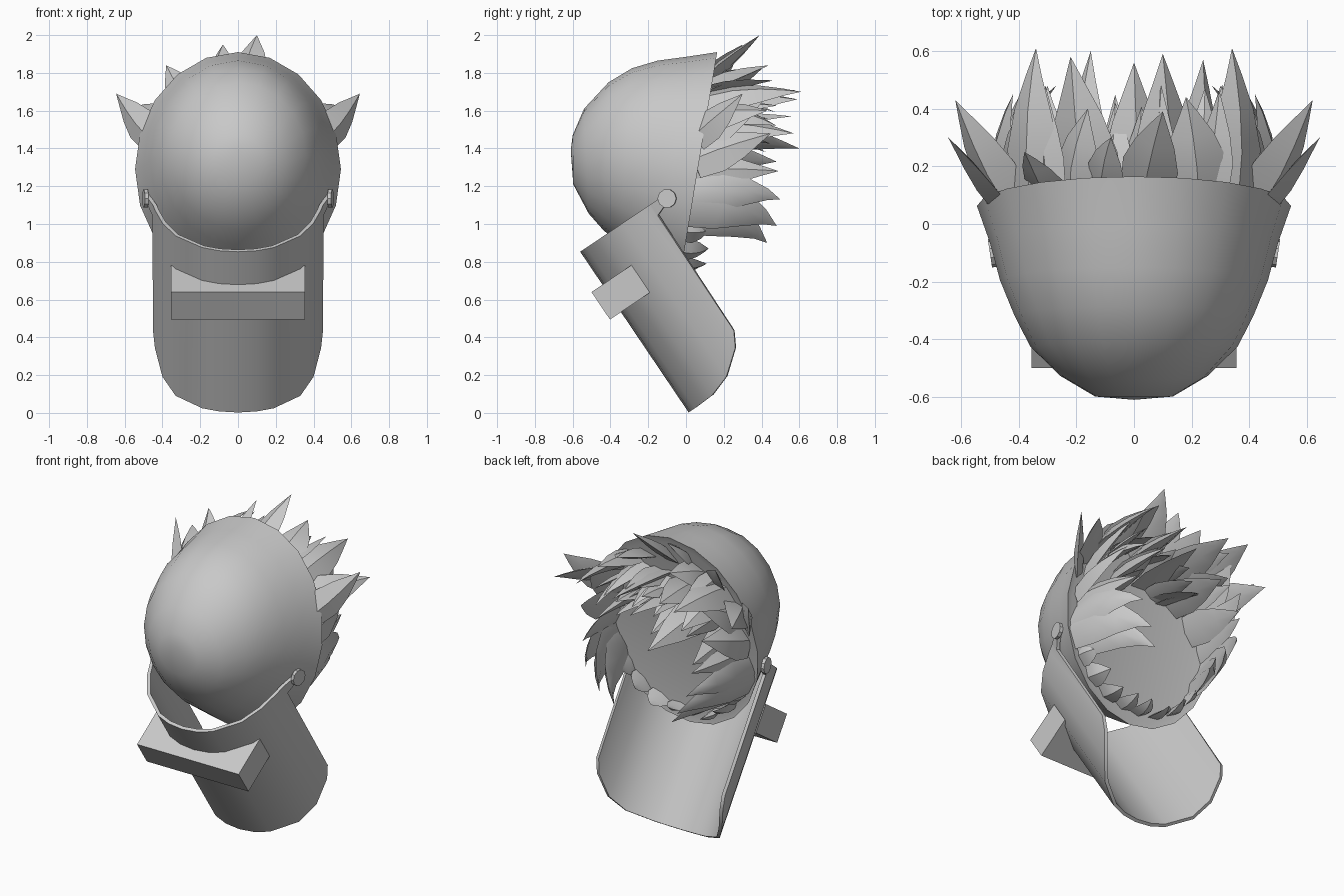
import bpy, bmesh, math, random
from mathutils import Vector, Matrix

random.seed(4)
cube = bpy.data.objects.get("Cube")
if cube:
    bpy.data.objects.remove(cube, do_unlink=True)

grey = bpy.data.materials.new("plain_grey")
grey.use_nodes = True
grey.diffuse_color = (0.58, 0.58, 0.58, 1)
grey.node_tree.nodes["Principled BSDF"].inputs["Base Color"].default_value = grey.diffuse_color


def make(name, bm, recalc=True, angle=35, thickness=0):
    if recalc:
        bmesh.ops.recalc_face_normals(bm, faces=bm.faces)
    mesh = bpy.data.meshes.new(name)
    bm.to_mesh(mesh)
    bm.free()
    mesh.materials.append(grey)
    ob = bpy.data.objects.new(name, mesh)
    bpy.context.collection.objects.link(ob)
    bpy.ops.object.select_all(action="DESELECT")
    ob.select_set(True)
    bpy.context.view_layer.objects.active = ob
    if thickness:
        mod = ob.modifiers.new("thickness", "SOLIDIFY")
        mod.thickness = thickness
        mod.offset = -1
        bpy.ops.object.modifier_apply(modifier=mod.name)
    bpy.ops.object.shade_smooth_by_angle(angle=math.radians(angle))


def bridge(bm, a, b):
    n = len(a)
    for i in range(n):
        bm.faces.new((a[i], a[(i + 1) % n], b[(i + 1) % n], b[i]))


# Head shell: tilted oval rings (top y, top z, bottom y, bottom z, half width)
RINGS = [
    (0.165, 1.91, -0.04, 0.67, 0.545),
    (0.0, 1.885, -0.13, 0.73, 0.50),
    (-0.15, 1.865, -0.24, 0.81, 0.465),
    (-0.285, 1.825, -0.35, 0.89, 0.415),
    (-0.41, 1.75, -0.44, 0.97, 0.36),
    (-0.54, 1.61, -0.515, 1.055, 0.255),
    (-0.60, 1.47, -0.597, 1.21, 0.135),
]
SIDES = 20


def ring(bm, yt, zt, yb, zb, w, scale=1, shift=0):
    mid = Vector((0, (yt + yb) / 2 + shift, (zt + zb) / 2))
    up = Vector((0, (yt - yb) / 2, (zt - zb) / 2)) * scale
    out = []
    for i in range(SIDES):
        a = math.tau * i / SIDES
        out.append(bm.verts.new(mid + up * math.cos(a) + Vector((w * scale * math.sin(a), 0, 0))))
    return out


bm = bmesh.new()
loops = [ring(bm, *RINGS[0], scale=0.93, shift=-0.01)] + [ring(bm, *r) for r in RINGS]
bm.faces.new(loops[0])
for a, b in zip(loops, loops[1:]):
    bridge(bm, a, b)
nose = bm.verts.new((0, -0.61, 1.39))
last = loops[-1]
for i in range(SIDES):
    bm.faces.new((last[i], last[(i + 1) % SIDES], nose))
make("head_shell", bm, angle=40)

# Tilted frame shared by the shield and its window box
ORIGIN = Vector((0, -0.56, 0.853))
DOWN = Vector((0, 0.56, -0.83))
BACK = Vector((0, 0.83, 0.56))


def place(x, depth, along):
    return ORIGIN + Vector((x, 0, 0)) + BACK * depth + DOWN * along


# Face shield: half section (x, depth, length), mirrored
HALF = [
    (0, 0, 1.025), (0.1, 0.01, 1.025), (0.19, 0.04, 1.025), (0.33, 0.15, 1.02),
    (0.40, 0.27, 0.98), (0.44, 0.395, 0.88), (0.45, 0.44, 0.80),
    (0.453, 0.447, 0.07), (0.475, 0.50, 0.05), (0.492, 0.545, 0.045),
]
section = [(-x, d, l) for x, d, l in HALF[:0:-1]] + HALF
bm = bmesh.new()
columns = [(bm.verts.new(place(x, d, 0)), bm.verts.new(place(x, d, l))) for x, d, l in section]
for (t0, b0), (t1, b1) in zip(columns, columns[1:]):
    bm.faces.new((t0, b0, b1, t1))
make("face_shield", bm, recalc=False, thickness=0.02)

# Flat rounded ends of the shield arms
for side, name in ((1, "left_hinge"), (-1, "right_hinge")):
    bm = bmesh.new()
    bmesh.ops.create_cone(bm, cap_ends=True, segments=10, radius1=0.05, radius2=0.05, depth=0.02,
                          matrix=Matrix.Translation((side * 0.49, -0.1, 1.135))
                          @ Matrix.Rotation(side * -0.15, 4, "Z") @ Matrix.Rotation(math.pi / 2, 4, "Y"))
    make(name, bm)

# Window box: flat front, back fitted to the curve of the shield
BOX = [(0, 0.01), (0.1, 0.02), (0.19, 0.05), (0.33, 0.16), (0.355, 0.185)]
bm = bmesh.new()
slices = []
for x, d in [(-x, d) for x, d in BOX[:0:-1]] + BOX:
    corners = ((-0.07, 0.21), (d, 0.21), (d, 0.385), (-0.07, 0.385))
    slices.append([bm.verts.new(place(x, depth, along)) for depth, along in corners])
for a, b in zip(slices, slices[1:]):
    bridge(bm, a, b)
bm.faces.new(slices[0])
bm.faces.new(slices[-1])
make("window_box", bm)


# Hair: curved, ridged leaf blades rooted on the open back of the shell
def blade(bm, rx, rz, tip, width, bend=0.02, lift=(0, 0.03, 0), roll=0):
    root = Vector((rx, 0.14 - 0.168 * (1.91 - rz), rz))
    tip = Vector(tip)
    axis = (tip - root).normalized()
    radial = Vector((rx, 0, rz - 1.15)).normalized()
    ctrl = (root + tip) / 2 + radial * bend + Vector(lift)
    side = Matrix.Rotation(roll, 3, axis) @ axis.cross(radial).normalized()
    ridge = side.cross(axis)
    rows = []
    for t, w in ((0, 0.9), (0.28, 1), (0.55, 0.7), (0.8, 0.3)):
        c = root * (1 - t) ** 2 + ctrl * 2 * t * (1 - t) + tip * t * t
        s, r = side * width * w / 2, ridge * width * w * 0.2
        rows.append([bm.verts.new(p) for p in (c - s, c + r, c + s, c - r * 0.5)])
    for a, b in zip(rows, rows[1:]):
        bridge(bm, a, b)
    end = bm.verts.new(tip)
    for i in range(4):
        bm.faces.new((rows[-1][i], rows[-1][(i + 1) % 4], end))
    bm.faces.new(rows[0])


# Side and lower rim tufts, on both sides
PAIRS = [
    (0.42, 1.54, (0.62, 0.43, 1.60), 0.21, 0.03),
    (0.46, 1.46, (0.645, 0.30, 1.69), 0.19, 0.02),
    (0.34, 1.64, (0.34, 0.61, 1.70), 0.22, 0.04),
    (0.40, 1.46, (0.37, 0.43, 1.68), 0.22, 0.03),
    (0.45, 1.33, (0.42, 0.45, 1.48), 0.22, 0.04),
    (0.44, 1.28, (0.38, 0.49, 1.28), 0.17, 0.03),
    (0.28, 1.58, (0.30, 0.48, 1.52), 0.20, 0.04),
    (0.39, 0.97, (0.36, 0.13, 0.97), 0.15, 0.02),
    (0.31, 0.87, (0.27, 0.12, 0.87), 0.15, 0.02),
    (0.19, 0.80, (0.17, 0.11, 0.79), 0.14, 0.02),
    (0.06, 0.77, (0.05, 0.10, 0.80), 0.13, 0.02),
]
bm = bmesh.new()
for rx, rz, (x, y, z), w, bend in PAIRS:
    for s in (1, -1):
        blade(bm, s * rx, rz, (s * x, y, z), w, bend)
make("side_hair", bm, angle=30)

# Broad curls that arch out below the ears and drop inwards
CURLS = [
    (0.47, 1.14, (0.35, 0.50, 1.13), 0.20),
    (0.46, 1.10, (0.27, 0.48, 0.99), 0.26),
    (0.43, 1.06, (0.20, 0.43, 0.90), 0.24),
]
bm = bmesh.new()
for rx, rz, (x, y, z), w in CURLS:
    for s in (1, -1):
        blade(bm, s * rx, rz, (s * x, y, z), w, 0.05, (0, 0.1, 0.08))
make("ear_curls", bm, angle=45)

# Crown and middle tufts
CROWN = [
    (0.04, 1.76, (0.10, 0.39, 2.0), 0.20), (-0.10, 1.78, (-0.08, 0.30, 1.95), 0.15),
    (-0.28, 1.66, (-0.38, 0.25, 1.84), 0.16), (0.22, 1.72, (0.18, 0.44, 1.84), 0.22),
    (-0.20, 1.70, (-0.16, 0.40, 1.82), 0.20), (-0.15, 1.62, (-0.22, 0.58, 1.71), 0.25),
    (0.10, 1.62, (0.10, 0.59, 1.66), 0.25), (0.0, 1.52, (0.0, 0.56, 1.57), 0.22),
    (0.20, 1.50, (0.24, 0.57, 1.48), 0.22), (-0.18, 1.48, (-0.15, 0.60, 1.40), 0.22),
    (-0.34, 1.36, (-0.38, 0.48, 1.33), 0.20),
]
bm = bmesh.new()
for rx, rz, tip, w in CROWN:
    blade(bm, rx, rz, tip, w, roll=random.uniform(-0.4, 0.4))
# Short filler tufts between the long ones
for i in range(14):
    x, z = random.uniform(-0.34, 0.34), random.uniform(1.42, 1.72)
    tip = (x * 1.1, random.uniform(0.36, 0.5), z + random.uniform(-0.1, 0.06))
    blade(bm, x, z, tip, 0.14, roll=random.uniform(-0.9, 0.9))
make("crown_hair", bm, angle=30)
